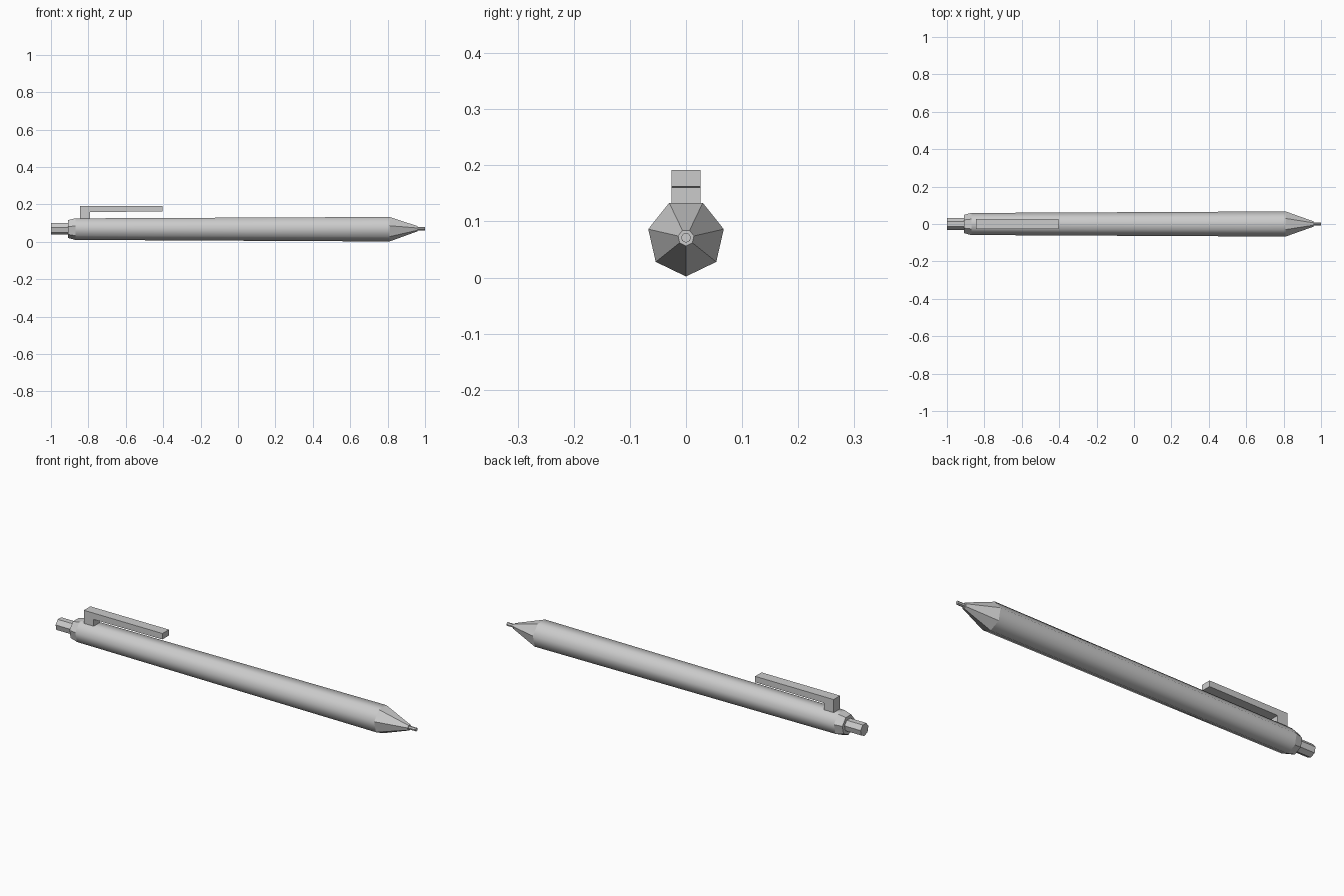
import bpy, bmesh
from math import sin, cos, tau

SIDES = 7
AXIS_Z = 0.071

cube = bpy.data.objects.get("Cube")
if cube:
    bpy.data.objects.remove(cube, do_unlink=True)

grey = bpy.data.materials.new("plain grey")
grey.use_nodes = True
colour = (0.6, 0.6, 0.6, 1)
grey.diffuse_color = colour
grey.node_tree.nodes["Principled BSDF"].inputs["Base Color"].default_value = colour


def finish(name, bm, smooth=False):
    bmesh.ops.recalc_face_normals(bm, faces=bm.faces)
    for face in bm.faces:
        face.smooth = smooth
    mesh = bpy.data.meshes.new(name)
    bm.to_mesh(mesh)
    bm.free()
    mesh.materials.append(grey)
    obj = bpy.data.objects.new(name, mesh)
    bpy.context.collection.objects.link(obj)
    return obj


def lathe(name, profile, start_cap=False, end_cap=False, smooth=False):
    """Seven-sided sweep along x through (x, radius) pairs, one corner down."""
    bm = bmesh.new()
    rings = []
    for x, r in profile:
        angles = [tau * k / SIDES for k in range(SIDES)]
        rings.append([bm.verts.new((x, r * sin(a), AXIS_Z - r * cos(a)))
                      for a in angles])
    for a, b in zip(rings, rings[1:]):
        for k in range(SIDES):
            n = (k + 1) % SIDES
            bm.faces.new((a[k], a[n], b[n], b[k]))
    if start_cap:
        bm.faces.new(rings[0])
    if end_cap:
        bm.faces.new(rings[-1])
    return finish(name, bm, smooth)


# Barrel, widening gently towards the tip
lathe("barrel", [(-0.87, 0.0605), (0.81, 0.069)], smooth=True)

# Faceted ends, push button and lead
lathe("barrel_collar", [(-0.91, 0.05), (-0.87, 0.0605)], start_cap=True)
lathe("push_button", [(-1, 0.032), (-0.9, 0.032)], start_cap=True)
lathe("tip_cone", [(0.81, 0.069), (0.96, 0.0145)], end_cap=True)
lathe("lead", [(0.95, 0.009), (1, 0.009)], end_cap=True)

# Pocket clip: an L-shaped side profile given thickness across y
clip_profile = [(-0.845, 0.12), (-0.845, 0.192), (-0.405, 0.192),
                (-0.405, 0.162), (-0.79, 0.16), (-0.79, 0.12)]
bm = bmesh.new()
side = bm.faces.new([bm.verts.new((x, -0.026, z)) for x, z in clip_profile])
extruded = bmesh.ops.extrude_face_region(bm, geom=[side], use_keep_orig=True)
bmesh.ops.translate(bm, vec=(0, 0.052, 0),
                    verts=[g for g in extruded["geom"]
                           if isinstance(g, bmesh.types.BMVert)])
finish("pocket_clip", bm)
